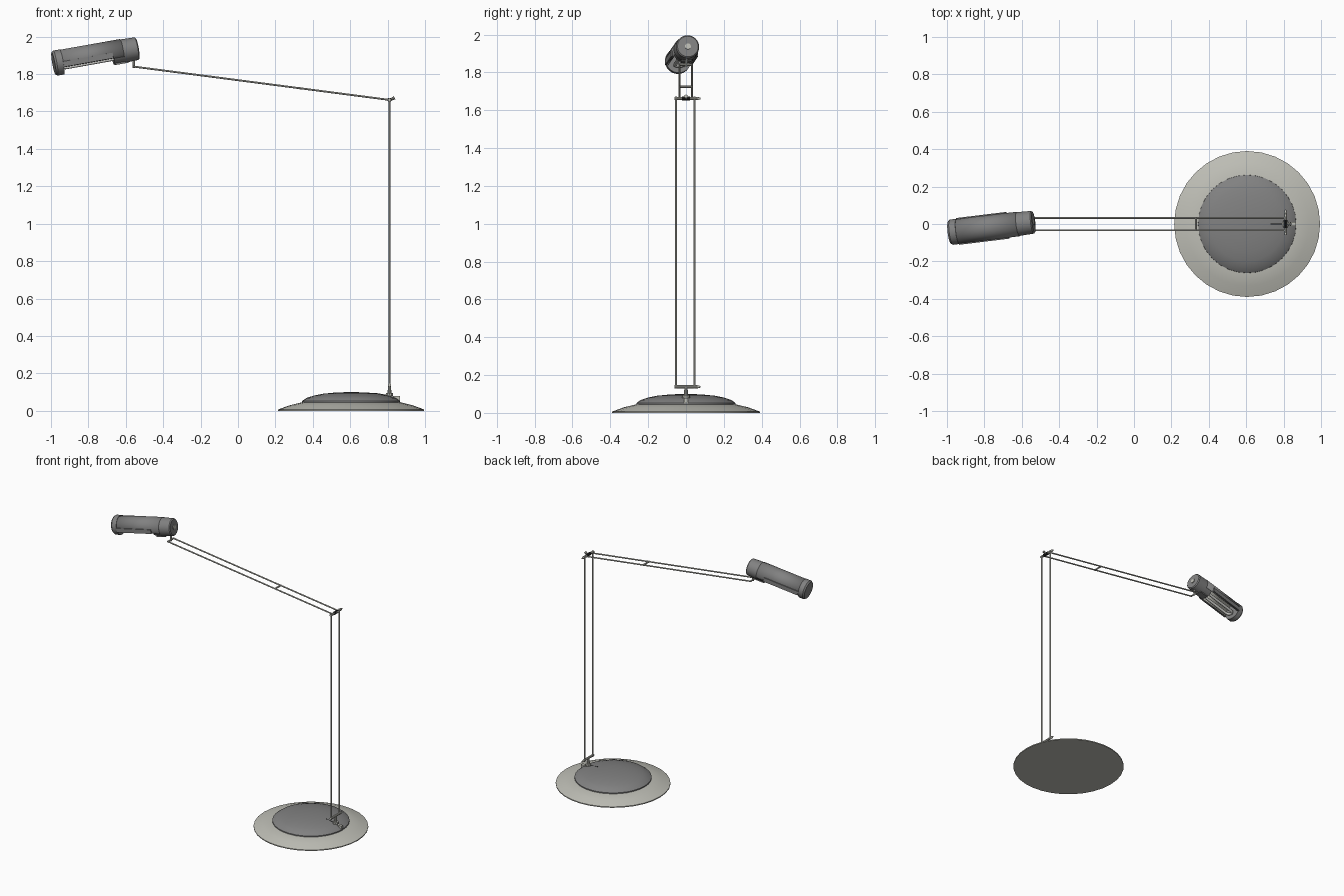
import bpy, bmesh, math
from mathutils import Vector, Matrix

cube = bpy.data.objects.get("Cube")
if cube:
    bpy.data.objects.remove(cube)


def material(name, r, g, b):
    m = bpy.data.materials.new(name)
    m.use_nodes = True
    m.diffuse_color = (r, g, b, 1)
    m.node_tree.nodes["Principled BSDF"].inputs["Base Color"].default_value = (r, g, b, 1)
    return m


GREY = material("dark_grey", 0.22, 0.22, 0.22)
METAL = material("warm_metal", 0.52, 0.52, 0.47)
BLACK = material("black", 0.015, 0.015, 0.015)
GLASS = material("bulb_white", 0.75, 0.75, 0.72)


def finish(name, bm, *mats, matrix=Matrix()):
    bmesh.ops.recalc_face_normals(bm, faces=bm.faces)
    mesh = bpy.data.meshes.new(name)
    bm.to_mesh(mesh)
    bm.free()
    for m in mats:
        mesh.materials.append(m)
    ob = bpy.data.objects.new(name, mesh)
    bpy.context.collection.objects.link(ob)
    ob.matrix_world = matrix
    return ob


def lathe(name, profile, mat, matrix, steps=32):
    """Revolve (radius, height) points around local z."""
    bm = bmesh.new()
    verts = [bm.verts.new((r, 0, z)) for r, z in profile]
    edges = [bm.edges.new(p) for p in zip(verts, verts[1:])]
    bmesh.ops.spin(bm, geom=verts + edges, axis=(0, 0, 1), cent=(0, 0, 0),
                   angle=math.tau, steps=steps, use_duplicate=False)
    bmesh.ops.remove_doubles(bm, verts=bm.verts, dist=1e-5)
    return finish(name, bm, mat, matrix=matrix)


def rod(name, a, b, r, mat, r2=None, sides=10, frame=Matrix()):
    """Cylinder or cone from a to b."""
    a, b = frame @ Vector(a), frame @ Vector(b)
    d = b - a
    bm = bmesh.new()
    bmesh.ops.create_cone(bm, cap_ends=True, segments=sides, radius1=r,
                          radius2=r if r2 is None else r2, depth=d.length)
    place = Matrix.Translation((a + b) / 2) @ d.to_track_quat('Z', 'Y').to_matrix().to_4x4()
    return finish(name, bm, mat, matrix=place)


def box(name, centre, size, mat, frame=Matrix()):
    bm = bmesh.new()
    bmesh.ops.create_cube(bm, size=1, matrix=Matrix.Diagonal((*size, 1)))
    return finish(name, bm, mat, matrix=frame @ Matrix.Translation(centre))


# Base: pale skirt and dark dome
BASE = Matrix.Translation((0.605, 0, 0))
lathe("base_skirt", [(0, 0), (0.39, 0), (0.39, 0.007), (0.33, 0.029), (0.265, 0.045), (0, 0.045)],
      METAL, BASE)
lathe("base_dome", [(0.263, 0.04), (0.262, 0.052), (0.24, 0.068), (0.2, 0.081), (0.15, 0.091),
                    (0.08, 0.098), (0, 0.1)], GREY, BASE)

# Slot and pivot on the base
PX = 0.81
rod("slot_inner", (0.73, 0, 0.092), (PX, 0, 0.079), 0.004, BLACK)
rod("slot_outer", (PX, 0, 0.079), (0.865, 0, 0.052), 0.004, BLACK)
box("pivot_block", (0.847, 0, 0.062), (0.036, 0.022, 0.032), METAL)
rod("pivot_stem", (PX, 0, 0.06), (PX, 0, 0.14), 0.013, METAL, 0.008)
rod("pivot_collar", (PX, 0, 0.08), (PX, 0, 0.094), 0.02, METAL)

# Upright pair with a crossbar at each end
LOW, HIGH = 0.138, 1.662
for side, y in (("right", -0.053), ("left", 0.045)):
    rod(side + "_upright", (PX, y, LOW - 0.01), (PX, y, HIGH + 0.01), 0.0055, METAL)
for label, z in (("lower", LOW), ("upper", HIGH)):
    rod(label + "_crossbar", (PX, -0.06, z), (PX, 0.062, z), 0.0085, METAL)
    rod(label + "_crossbar_tip", (PX, 0.06, z), (PX, 0.077, z), 0.0085, METAL, 0.004)
rod("elbow_grip", (PX, -0.022, HIGH), (PX, 0.022, HIGH), 0.0115, BLACK)
rod("elbow_wing", (PX + 0.005, 0, HIGH), (PX + 0.027, 0, HIGH + 0.012), 0.005, METAL, 0.01)

# Arm pair with crossbars
elbow, wrist = Vector((PX, 0, HIGH)), Vector((-0.557, 0, 1.84))
for side, y in (("right", -0.034), ("left", 0.032)):
    off = Vector((0, y, 0))
    rod(side + "_arm", elbow + off, wrist + off, 0.005, METAL)
for label, t in (("middle", 0.35), ("wrist", 1)):
    p = elbow.lerp(wrist, t)
    rod(label + "_arm_bar", p - Vector((0, 0.037, 0)), p + Vector((0, 0.035, 0)), 0.006, METAL)
rod("wrist_pin", wrist - Vector((0, 0, 0.008)), wrist + Vector((0, 0.006, 0.05)), 0.007, METAL)

# Head frame: local z runs from rear cap to tip, local x is up
rear, tip = Vector((-0.537, 0.01, 1.937)), Vector((-0.986, -0.045, 1.857))
axis = (tip - rear).normalized()
side = axis.cross(Vector((0, 0, 1))).normalized()
up = side.cross(axis)
HEAD = Matrix.Translation(rear) @ Matrix((up, side, axis)).transposed().to_4x4()
L = (tip - rear).length

lathe("head_rear_cap", [(0, 0), (0.055, 0), (0.061, 0.006), (0.064, 0.085), (0, 0.085)], GREY, HEAD)
rod("rear_cap_button", (0, 0, -0.005), (0, 0, 0.01), 0.016, METAL, frame=HEAD)
lathe("head_collar", [(0, 0.08), (0.062, 0.08), (0.062, 0.14), (0, 0.14)], GREY, HEAD)
lathe("head_tip_cap", [(0, L - 0.045), (0.068, L - 0.045), (0.068, L - 0.01), (0.06, L), (0, L)],
      GREY, HEAD)
box("collar_foot", (-0.056, 0, 0.1), (0.02, 0.05, 0.07), GREY, HEAD)

# Open-bottomed shade with pale reflector inside
bm = bmesh.new()
N, HALF = 24, math.radians(116)
rows = []
for i in range(N + 1):
    a = -HALF + 2 * HALF * i / N
    x, y = 0.066 * math.cos(a), 0.066 * math.sin(a)
    rows.append([bm.verts.new((x, y, z)) for z in (0.085, L - 0.03)])
for p, q in zip(rows, rows[1:]):
    bm.faces.new((p[0], q[0], q[1], p[1]))
for f in bm.faces:
    f.normal_update()
shade = finish("head_shade", bm, GREY, METAL, matrix=HEAD)
poly = shade.data.polygons[N // 2]
if poly.normal.dot(Vector((1, 0, 0))) < 0:
    shade.data.flip_normals()
mod = shade.modifiers.new("thickness", 'SOLIDIFY')
mod.thickness = 0.005
mod.offset = -1
mod.material_offset = 1

# Side lips along the shade
for label, s in (("left", -1), ("right", 1)):
    box(label + "_shade_lip", (-0.012, s * 0.068, 0.28), (0.03, 0.008, 0.27), GREY, HEAD)

# U-shaped bulb
curve = bpy.data.curves.new("bulb", 'CURVE')
curve.dimensions = '3D'
curve.bevel_depth = 0.01
curve.bevel_resolution = 2
line = curve.splines.new('POLY')
end = L - 0.08
path = [(-0.024, 0.1)] + [(-0.024 * math.cos(math.pi * i / 8), end + 0.024 * math.sin(math.pi * i / 8))
                          for i in range(9)] + [(0.024, 0.1)]
line.points.add(len(path) - 1)
for pt, (y, z) in zip(line.points, path):
    pt.co = (-0.032, y, z, 1)
curve.materials.append(GLASS)
bulb = bpy.data.objects.new("bulb", curve)
bulb.matrix_world = HEAD
bpy.context.collection.objects.link(bulb)

# Smooth rounded parts, keep hard edges
bpy.ops.object.select_all(action='DESELECT')
for ob in bpy.context.collection.objects:
    if ob.type == 'MESH':
        ob.select_set(True)
        bpy.context.view_layer.objects.active = ob
bpy.ops.object.shade_smooth_by_angle(angle=math.radians(35))
